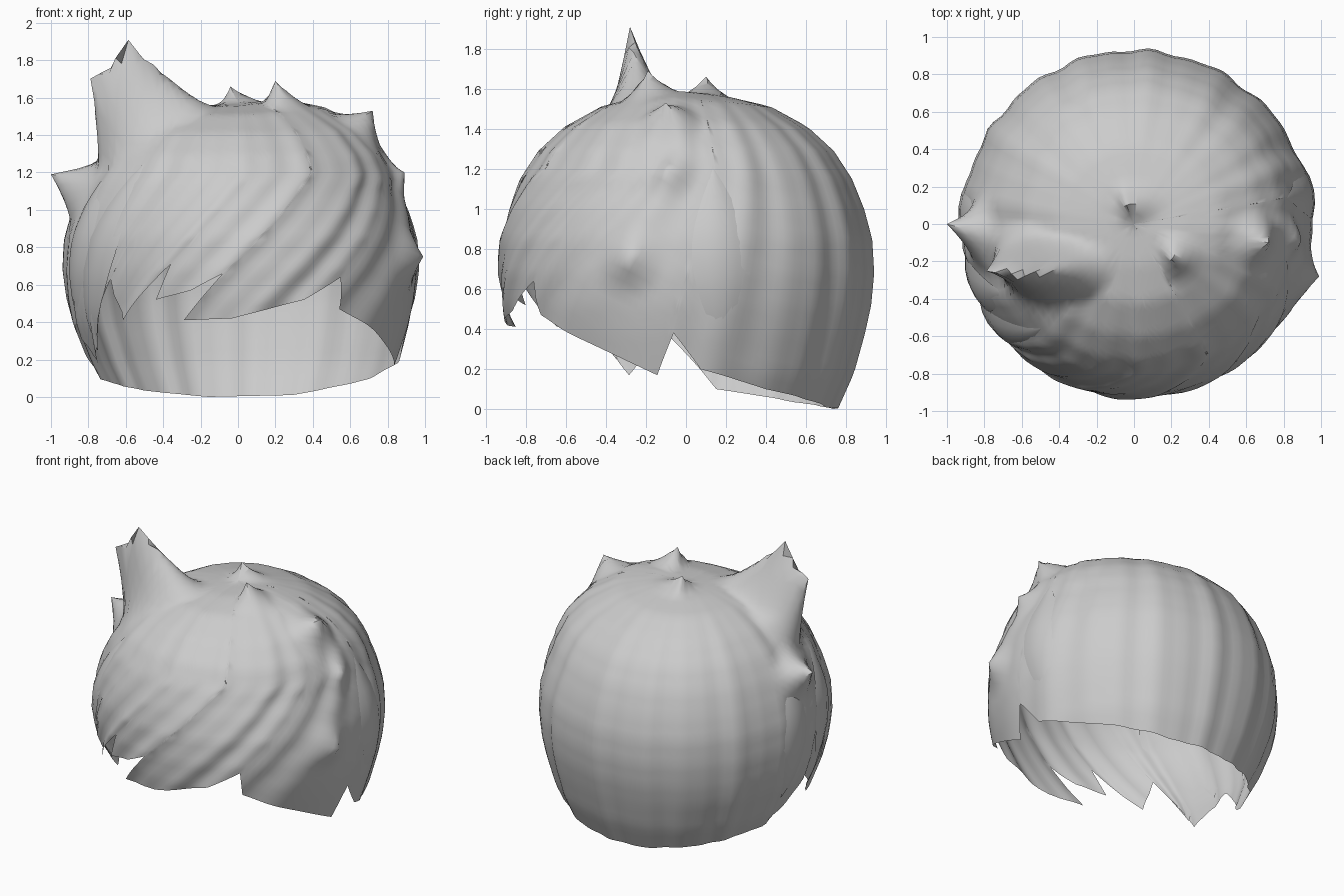
import bpy
from math import sin, cos, radians, hypot, pi
from mathutils import Vector

if "Cube" in bpy.data.objects:
    bpy.data.objects.remove(bpy.data.objects["Cube"])

# Dome profile (radius, height) from crown to nape
PROFILE = [(0, 1.57), (.22, 1.555), (.42, 1.51), (.6, 1.41), (.73, 1.29), (.82, 1.15), (.88, 1.0),
           (.92, .85), (.93, .68), (.915, .52), (.885, .38), (.83, .18), (.75, 0)]
ARC = [0]
for (r0, z0), (r1, z1) in zip(PROFILE, PROFILE[1:]):
    ARC.append(ARC[-1] + hypot(r1 - r0, z1 - z0))


def lerp_table(xs, ys, x):
    for i in range(len(xs) - 1):
        if x <= xs[i + 1]:
            f = (x - xs[i]) / (xs[i + 1] - xs[i])
            return ys[i] + (ys[i + 1] - ys[i]) * f
    return ys[-1]


R = [p[0] for p in PROFILE]
Z = [p[1] for p in PROFILE]


def arc_at(z):
    return lerp_table([-h for h in Z], ARC, -z)


def surface(phi, s, scale=1.0):
    """Point on the dome; phi in degrees, 0 = front, 90 = right."""
    r, z = lerp_table(ARC, R, s) * scale, lerp_table(ARC, Z, s)
    x, y = r * sin(radians(phi)), -r * cos(radians(phi))
    if x > 0:  # fuller right shoulder
        x *= 1.03 + .08 * max(0, min(1, (z - 1.1) / .3))
        fade = max(0, 1 - abs(y + .05) / .5) * max(0, min(1, (z - 1.2) / .2))
        z += .04 * sin(pi * min(x / .8, 1)) * fade
    else:      # left side tapers in at the hem
        x *= .99 - .06 * max(0, (.4 - z) / .4)
    return Vector((x, y, z))


def make(name, verts, faces):
    me = bpy.data.meshes.new(name)
    me.from_pydata([tuple(v) for v in verts], [], faces)
    me.update()
    ob = bpy.data.objects.new(name, me)
    bpy.context.collection.objects.link(ob)
    bpy.context.view_layer.objects.active = ob
    ob.select_set(True)
    bpy.ops.object.shade_smooth_by_angle(angle=radians(50))
    ob.select_set(False)
    return ob


# Jagged hem: angle, height, sweep of the strands (degrees per unit height)
HEM = [(-167, 0, 0), (-135, .035, 0), (-101, .10, 5), (-83, .39, 15), (-70, .17, 30), (-48, .63, 50),
       (-44, .41, 55), (-23, .71, 60), (-29, .52, 60), (-16, .57, 60), (-5, .66, 60), (-19, .41, 60),
       (-2, .42, 60), (22, .52, 60), (35, .64, 60), (36, .47, 60), (80, .17, 20), (86, .38, 18),
       (95, .20, 15), (120, .10, 5), (158, .01, 0), (193, 0, 0)]
cols = []
for a, b in zip(HEM, HEM[1:]):
    n = max(4, round((abs(b[0] - a[0]) + 50 * abs(b[1] - a[1])) / 3))
    cols += [[p + (q - p) * i / n for p, q in zip(a, b)] for i in range(n)]

# Main hair shell, swept columns from crown to hem
ROWS = 40
verts, faces = [], []
for phi, zh, k in cols:
    s_end = arc_at(zh)
    for j in range(1, ROWS + 1):
        s = s_end * j / ROWS
        z = lerp_table(ARC, Z, s)
        root = radians(phi + k * (1.2 - zh))
        amp = .008 * min(1, s / .6)
        ripple = 1 + amp * (sin(root * 17) + .7 * sin(root * 29 + 1))
        verts.append(surface(phi + k * (min(z, 1.2) - zh), s, ripple))
n = len(cols)
for i in range(n):
    a, b = i * ROWS, (i + 1) % n * ROWS
    faces += [(a + j, a + j + 1, b + j + 1, b + j) for j in range(ROWS - 1)]
    faces.append((n * ROWS, a, b))
verts.append(Vector((0, 0, 1.57)))

# Pull spikes out of the shell: tip, reach, squeeze toward left, squeeze in depth, vertical weight
SPIKES = [((-.53, -.26, 1.85), .42, 2, 2, .45), ((-.78, -.25, 1.58), .24, 1, 1.2, 1),
          ((-1, 0, 1.19), .2, 1, 1, 1), ((.2, -.19, 1.69), .2, 3, 1.3, .45),
          ((-.04, .1, 1.66), .2, 3, 1.6, .45), ((.72, -.1, 1.53), .18, 1, 1, 1),
          ((.99, -.28, .75), .18, 1, 1, 1), ((.89, -.1, 1.2), .14, 1, 1, 1)]
rest = [v.copy() for v in verts]
for tip, reach, left, depth, rise in SPIKES:
    tip = Vector(tip)
    flat = Vector((1, 1, rise))
    base = min(rest, key=lambda v: ((v - tip) * flat).length)
    for v, r in zip(verts, rest):
        d = r - base
        d = Vector((d.x * (left if d.x < 0 else 1), d.y * depth, d.z))
        v += (tip - base) * max(0, 1 - d.length / reach) ** 1.5
make("hair_shell", verts, faces)

# Thin overlapping locks lying on both sides
LOCKS = [(-42, 1.25, -66, .25, 8), (-62, 1.2, -76, .4, 9), (-92, 1.2, -98, .3, 9),
         (100, 1.2, 102, .3, 9)]
for i, (p0, z0, p1, z1, width) in enumerate(LOCKS):
    lv, lf = [], []
    s0, s1 = arc_at(z0), arc_at(z1)
    for j in range(13):
        t = j / 12
        w = .2 + width * sin(pi * t) if 0 < t < 1 else .2
        for c in range(5):
            e = (c - 2) / 2
            lift = 1 + .025 * (1 - e * e) * sin(pi * t)
            lv.append(surface(p0 + (p1 - p0) * t + e * w, s0 + (s1 - s0) * t, lift))
    for j in range(12):
        lf += [(j * 5 + c, j * 5 + c + 1, j * 5 + c + 6, j * 5 + c + 5) for c in range(4)]
    make(f"side_lock_{i + 1}", lv, lf)
